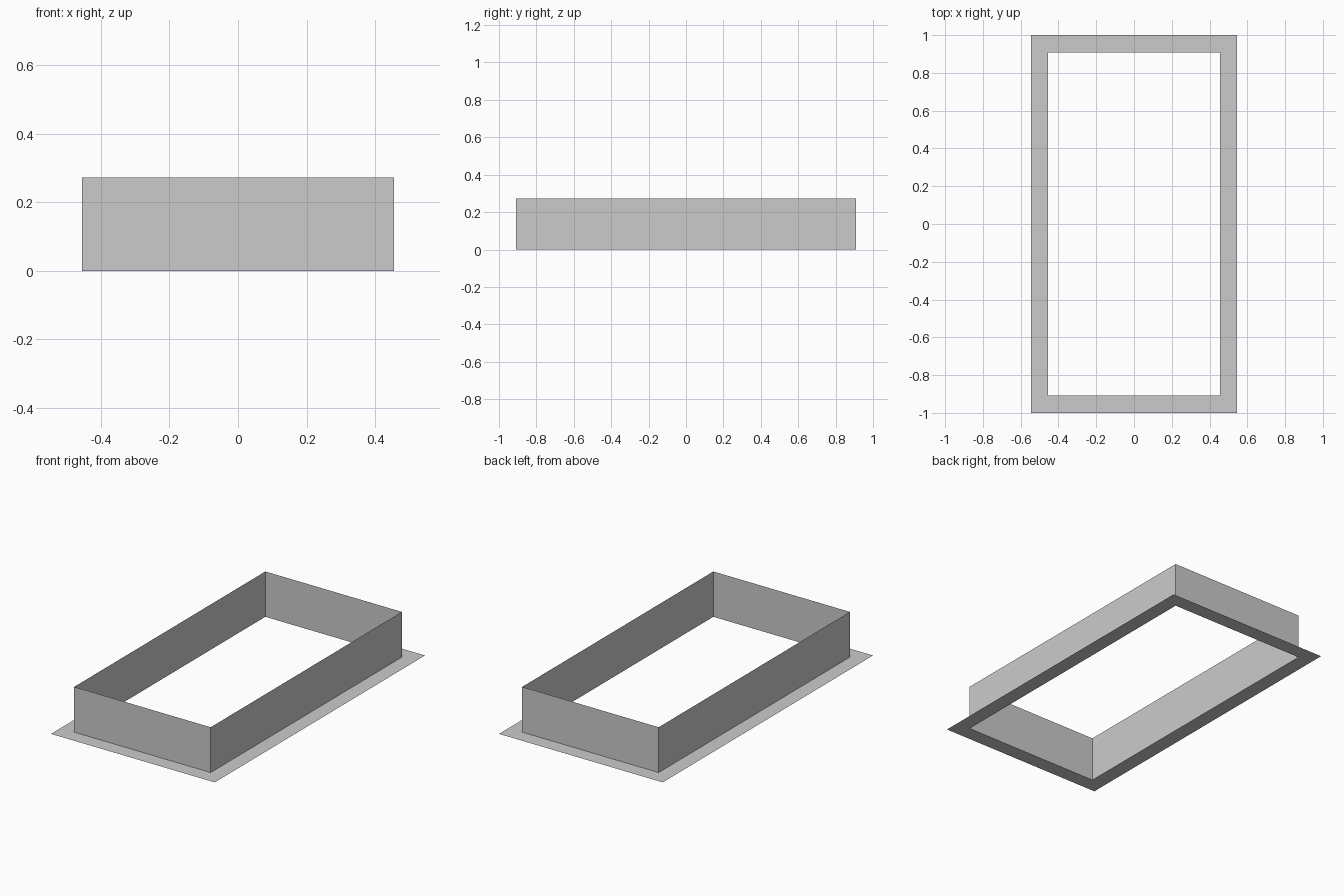
import bpy
import bmesh

if "Cube" in bpy.data.objects:
    bpy.data.objects.remove(bpy.data.objects["Cube"])

UNIT = 1 / 11                              # flange width; the other sizes are multiples of it
INNER_X, INNER_Y = 5 * UNIT, 10 * UNIT     # half size of the opening
HEIGHT = 3 * UNIT


def rectangle(bm, half_x, half_y, z):
    corners = [(-1, -1), (1, -1), (1, 1), (-1, 1)]
    return [bm.verts.new((sx * half_x, sy * half_y, z)) for sx, sy in corners]


def rectangular_band(name, first, second):
    """Join two rectangles (half_x, half_y, z) with four thin sheet faces."""
    bm = bmesh.new()
    a, b = rectangle(bm, *first), rectangle(bm, *second)
    for i in range(4):
        j = (i + 1) % 4
        bm.faces.new((a[i], a[j], b[j], b[i]))
    mesh = bpy.data.meshes.new(name)
    bm.to_mesh(mesh)
    bm.free()
    obj = bpy.data.objects.new(name, mesh)
    bpy.context.collection.objects.link(obj)
    return obj


# Upright sheet walls around the opening
rectangular_band("curb_walls", (INNER_X, INNER_Y, 0), (INNER_X, INNER_Y, HEIGHT))

# Flat flange on the ground, mitred at the corners
rectangular_band("base_flange", (INNER_X + UNIT, INNER_Y + UNIT, 0), (INNER_X, INNER_Y, 0))
